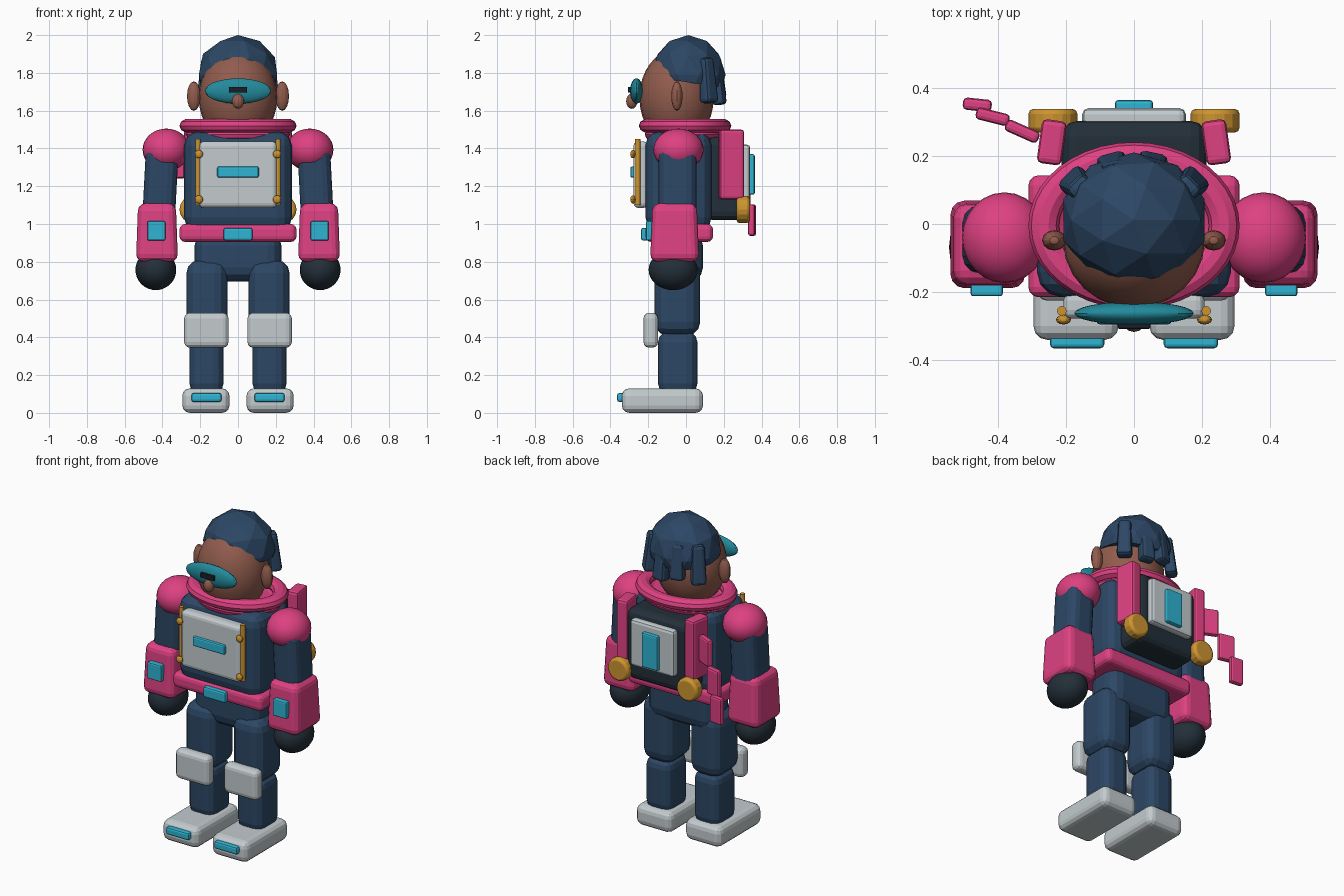
import bpy, bmesh, math
from mathutils import Vector

if "Cube" in bpy.data.objects:
    bpy.data.objects.remove(bpy.data.objects["Cube"])


def material(name, r, g, b):
    def lin(c):
        c /= 255
        return c / 12.92 if c <= 0.04045 else ((c + 0.055) / 1.055) ** 2.4
    m = bpy.data.materials.new(name)
    m.diffuse_color = (lin(r), lin(g), lin(b), 1)
    m.use_nodes = True
    m.node_tree.nodes["Principled BSDF"].inputs["Base Color"].default_value = m.diffuse_color
    return m


NAVY = material("navy", 44, 71, 101)
PINK = material("pink", 222, 65, 130)
GREY = material("light grey", 195, 203, 206)
CYAN = material("cyan", 46, 180, 210)
GOLD = material("gold", 205, 148, 48)
DARK = material("charcoal", 35, 47, 57)
SKIN = material("brown skin", 145, 92, 77)
TEAL = material("teal lens", 34, 138, 156)
BLACK = material("black", 24, 30, 40)


def finish(name, bm, mat, loc, rot=(0, 0, 0), smooth=True, bevel=0, segs=2):
    me = bpy.data.meshes.new(name)
    bm.to_mesh(me)
    bm.free()
    ob = bpy.data.objects.new(name, me)
    bpy.context.collection.objects.link(ob)
    ob.location = loc
    ob.rotation_euler = [math.radians(a) for a in rot]
    me.materials.append(mat)
    if bevel:
        mod = ob.modifiers.new("bevel", 'BEVEL')
        mod.width = bevel
        mod.segments = segs
        mod.limit_method = 'ANGLE'
    if smooth:
        bpy.ops.object.select_all(action='DESELECT')
        ob.select_set(True)
        bpy.context.view_layer.objects.active = ob
        bpy.ops.object.shade_smooth_by_angle(angle=math.radians(20))
    return ob


def box(name, mat, x, y, z, bevel=0.02, segs=2, rot=(0, 0, 0), top=1.0):
    """Bevelled box from (min, max) ranges; top scales the upper face."""
    size = [r[1] - r[0] for r in (x, y, z)]
    mid = [(r[0] + r[1]) / 2 for r in (x, y, z)]
    bm = bmesh.new()
    bmesh.ops.create_cube(bm, size=1)
    for v in bm.verts:
        k = top if v.co.z > 0 else 1
        v.co = Vector((v.co.x * size[0] * k, v.co.y * size[1] * k, v.co.z * size[2]))
    return finish(name, bm, mat, mid, rot, False, bevel, segs)


def ball(name, mat, loc, radii, u=24, v=16):
    bm = bmesh.new()
    bmesh.ops.create_uvsphere(bm, u_segments=u, v_segments=v, radius=1)
    bmesh.ops.scale(bm, vec=radii, verts=bm.verts)
    return finish(name, bm, mat, loc)


def rod(name, mat, loc, r, length, rot=(0, 0, 0), sides=12, bevel=0):
    bm = bmesh.new()
    bmesh.ops.create_cone(bm, cap_ends=True, segments=sides, radius1=r, radius2=r, depth=length)
    return finish(name, bm, mat, loc, rot, True, bevel)


def ring(name, mat, loc, rx, ry, tube, tube_z, n=40, m=10):
    bm = bmesh.new()
    rows = []
    for i in range(n):
        a = 2 * math.pi * i / n
        row = []
        for j in range(m):
            b = 2 * math.pi * j / m
            d = tube * math.cos(b)
            row.append(bm.verts.new(((rx + d) * math.cos(a), (ry + d) * math.sin(a),
                                     tube_z * math.sin(b))))
        rows.append(row)
    for i in range(n):
        for j in range(m):
            p, q, k = rows[i], rows[(i + 1) % n], (j + 1) % m
            bm.faces.new((p[j], q[j], q[k], p[k]))
    return finish(name, bm, mat, loc)


def span(s, a, b):
    return (a, b) if s > 0 else (-b, -a)


# Paired parts
for s, side in ((-1, "left"), (1, "right")):
    # Legs
    box(side + "_boot", GREY, span(s, .045, .295), (-.34, .09), (0, .13), .04, 3)
    box(side + "_toe_light", CYAN, span(s, .087, .247), (-.365, -.325), (.058, .105), .012)
    box(side + "_shin", NAVY, span(s, .077, .257), (-.148, .06), (.1, .43), .055, 3)
    box(side + "_thigh", NAVY, span(s, .055, .273), (-.167, .075), (.41, .81), .07, 3)
    box(side + "_knee_pad", GREY, span(s, .05, .285), (-.225, -.148), (.345, .53), .03, 3)
    # Arms
    ball(side + "_shoulder", PINK, (s * .38, -.04, 1.393), (.125, .133, .112))
    box(side + "_upper_arm", NAVY, span(s, .325, .498), (-.145, .055), (.98, 1.41),
        .05, 3, (0, -3 * s, 0))
    box(side + "_forearm", PINK, span(s, .318, .54), (-.19, .07), (.8, 1.11), .04, 3,
        top=.9)
    box(side + "_wrist_screen", CYAN, span(s, .385, .48), (-.212, -.165), (.912, 1.015), .008)
    ball(side + "_hand", DARK, (s * .435, -.068, .757), (.108, .13, .107))
    # Ears
    ball(side + "_ear", SKIN, (s * .234, -.048, 1.677), (.036, .03, .078), 12, 8)
    # Chest rails with knobs
    rod(side + "_chest_rail", GOLD, (s * .212, -.255, 1.275), .014, .35)
    for z in (1.13, 1.37):
        ball(side + "_rail_knob", GOLD, (s * .207, -.281, z), (.022, .014, .022), 12, 8)
    # Backpack pods and thrusters
    box(side + "_pack_pod", PINK, span(s, .205, .278), (.175, .305), (1.13, 1.5), .015, 2,
        (0, 0, 8 * s))
    rod(side + "_thruster", GOLD, (s * .238, .303, 1.077), .072, .07, (90, 0, 0), 16, .015)

# Torso and hips
box("pelvis", NAVY, (-.23, .23), (-.14, .09), (.695, .96), .075, 3)
box("belt", PINK, (-.31, .31), (-.215, .143), (.905, 1.0), .03, 3)
box("buckle", CYAN, (-.077, .077), (-.238, -.2), (.912, .98), .012)
box("torso", NAVY, (-.285, .285), (-.215, .135), (.96, 1.49), .075, 3)
box("chest_plate", GREY, (-.207, .207), (-.278, -.2), (1.085, 1.437), .025, 3)
box("chest_light", CYAN, (-.11, .11), (-.295, -.265), (1.245, 1.305), .01)

# Collar: rolled ring, lower ring and floor
ring("collar", PINK, (0, -.005, 1.52), .265, .2, .045, .037)
ring("lower_collar", PINK, (0, -.008, 1.475), .235, .17, .04, .035)
bm = bmesh.new()
bmesh.ops.create_cone(bm, cap_ends=True, segments=32, radius1=1, radius2=1, depth=1)
bmesh.ops.scale(bm, vec=(.24, .18, .05), verts=bm.verts)
finish("collar_floor", bm, PINK, (0, -.008, 1.475))

# Head and face
ball("head", SKIN, (0, -.05, 1.67), (.208, .197, .255))
ball("visor", TEAL, (0, -.262, 1.704), (.175, .034, .067))
box("visor_slot", BLACK, (-.048, .048), (-.308, -.28), (1.695, 1.726), .005)
ball("nose", SKIN, (0, -.287, 1.65), (.032, .03, .04), 12, 8)

# Hair: faceted cap, trimmed underneath
bm = bmesh.new()
bmesh.ops.create_icosphere(bm, subdivisions=2, radius=1)
bmesh.ops.scale(bm, vec=(.218, .198, .21), verts=bm.verts)
cut = bmesh.ops.bisect_plane(bm, geom=bm.verts[:] + bm.edges[:] + bm.faces[:],
                             plane_co=(0, 0, -.04), plane_no=(0, -.15, -1), clear_outer=True)
bmesh.ops.holes_fill(bm, edges=[e for e in bm.edges if e.is_boundary])
finish("hair_cap", bm, NAVY, (0, .012, 1.79), smooth=False)

# Hair locks hanging at the back
for x, y, low, turn in ((-.165, .115, 1.64, 45), (-.06, .165, 1.66, 15),
                        (.05, .165, 1.63, -12), (.165, .115, 1.64, -45)):
    box("hair_lock", NAVY, (x - .045, x + .045), (y - .035, y + .035), (low, 1.88),
        .02, 2, (6, 0, turn), .8)

# Backpack
box("backpack", DARK, (-.213, .213), (.1, .302), (1.02, 1.46), .045, 3)
box("pack_panel", GREY, (-.152, .152), (.285, .34), (1.13, 1.42), .018)
box("pack_light", CYAN, (-.056, .056), (.325, .364), (1.155, 1.37), .01)

# Trailing strap in three links
for x, y, z, w, turn in ((-.328, .272, 1.325, .105, -24), (-.415, .315, 1.17, .1, -14),
                         (-.46, .35, 1.02, .085, -6)):
    box("strap_link", PINK, (x - w / 2, x + w / 2), (y - .018, y + .018), (z - .083, z + .083),
        .012, 2, (0, 0, turn))
